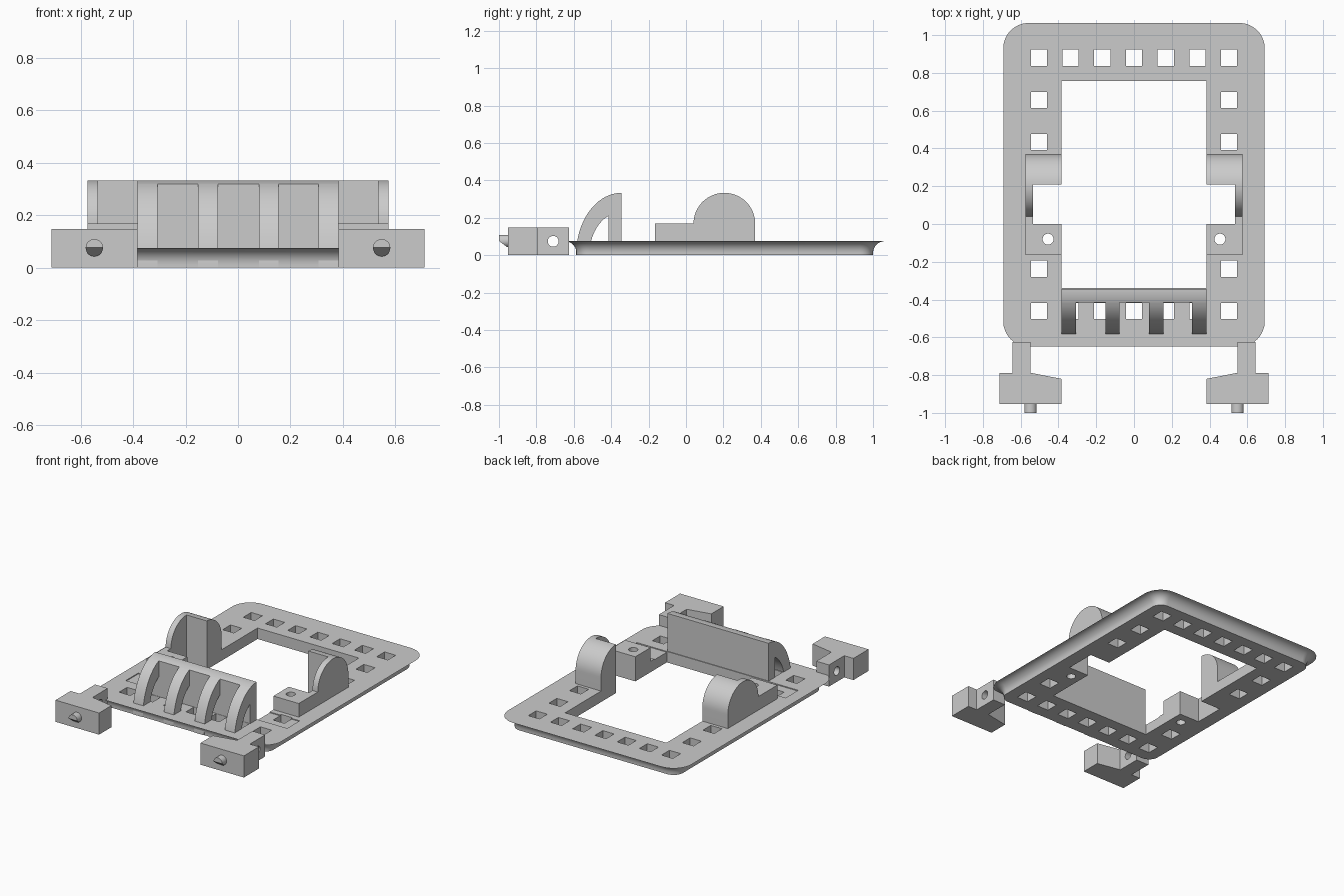
import bpy, bmesh
from math import sin, cos, pi, acos

cube = bpy.data.objects.get("Cube")
if cube:
    bpy.data.objects.remove(cube, do_unlink=True)

grey = bpy.data.materials.new("plain grey")
grey.use_nodes = True
grey.diffuse_color = (0.6, 0.6, 0.6, 1)
grey.node_tree.nodes["Principled BSDF"].inputs["Base Color"].default_value = (0.6, 0.6, 0.6, 1)


def add_object(name, bm):
    bmesh.ops.recalc_face_normals(bm, faces=bm.faces)
    mesh = bpy.data.meshes.new(name)
    bm.to_mesh(mesh)
    bm.free()
    mesh.materials.append(grey)
    obj = bpy.data.objects.new(name, mesh)
    bpy.context.collection.objects.link(obj)
    return obj


def prism_into(bm, pts, axis, lo, hi):
    """Extrude a 2D outline along an axis; outline is in the other two axes."""
    def place(u, v, w):
        return {"x": (w, u, v), "y": (u, w, v), "z": (u, v, w)}[axis]
    a = [bm.verts.new(place(u, v, lo)) for u, v in pts]
    b = [bm.verts.new(place(u, v, hi)) for u, v in pts]
    bm.faces.new(a)
    bm.faces.new(b[::-1])
    for i in range(len(pts)):
        j = (i + 1) % len(pts)
        bm.faces.new((a[i], a[j], b[j], b[i]))


def prism(name, pts, axis, lo, hi):
    bm = bmesh.new()
    prism_into(bm, pts, axis, lo, hi)
    return add_object(name, bm)


def rect(u0, v0, u1, v1):
    return [(u0, v0), (u1, v0), (u1, v1), (u0, v1)]


def arc(cu, cv, ru, rv, a0, a1, n):
    return [(cu + ru * cos(a0 + (a1 - a0) * i / n), cv + rv * sin(a0 + (a1 - a0) * i / n))
            for i in range(n + 1)]


def circle(u, v, r):
    return arc(u, v, r, r, 0, 2 * pi, 32)[:-1]


def activate(obj):
    bpy.ops.object.select_all(action="DESELECT")
    obj.select_set(True)
    bpy.context.view_layer.objects.active = obj


def cut(obj, *shapes):
    """Subtract prisms, all in one cutter, from an object."""
    bm = bmesh.new()
    for shape in shapes:
        prism_into(bm, *shape)
    cutter = add_object("cutter", bm)
    cutter.hide_render = True
    mod = obj.modifiers.new("cut", "BOOLEAN")
    mod.operation, mod.solver, mod.object = "DIFFERENCE", "EXACT", cutter
    activate(obj)
    bpy.ops.object.modifier_apply(modifier=mod.name)
    bpy.data.objects.remove(cutter, do_unlink=True)


def smooth(obj):
    activate(obj)
    bpy.ops.object.shade_smooth_by_angle(angle=pi / 6)


FRONT, BACK, TOP = -0.585, 1.0, 0.075
INNER, WALL, OUTER = 0.383, 0.535, 0.575   # side part widths from the middle

# Base frame: plate with rounded corners and a rounded upper rim
bm = bmesh.new()
prism_into(bm, rect(-0.628, FRONT, 0.628, BACK), "z", 0, TOP)
upright = [e for e in bm.edges if abs(e.verts[0].co.z - e.verts[1].co.z) > 0.01]
bmesh.ops.bevel(bm, geom=upright, offset=0.07, segments=8, profile=0.5, affect="EDGES")
rim = [e for e in bm.edges if all(v.co.z > TOP - 0.001 for v in e.verts)]
bmesh.ops.bevel(bm, geom=rim, offset=0.064, segments=8, profile=0.5, affect="EDGES")
frame = add_object("base_frame", bm)

# Middle opening and hinge slots
cut(frame, (rect(-INNER, -0.34, INNER, 0.758), "z", -0.1, 0.2))
cut(frame, *[(rect(min(s * 0.3, s * WALL), 0, max(s * 0.3, s * WALL), 0.21), "z", -0.1, 0.2)
             for s in (1, -1)])

# Square holes around the frame, and round holes for the pins
spots = [(i * 0.168, y) for i in range(-3, 4) for y in (0.88, -0.46)]
spots += [(s * 0.504, y) for s in (1, -1) for y in (0.657, 0.434, -0.237)]
h = 0.0425
cut(frame, *[(rect(x - h, y - h, x + h, y + h), "z", -0.1, 0.2) for x, y in spots])
cut(frame, *[(circle(s * 0.455, -0.08, 0.029), "z", -0.1, 0.2) for s in (1, -1)])

# Shallow recess across the front of each side
cut(frame, *[(rect(min(s * 0.3, s * 0.61), -0.34, max(s * 0.3, s * 0.61), -0.205), "z", 0.069, 0.2)
             for s in (1, -1)])
smooth(frame)

# Front guard: back plate whose top follows the same curve as the ribs
GY, RA, RB = -0.345, 0.243, 0.333
PLATE = 0.07
t = acos(PLATE / RA)
crown = arc(GY, 0, -RA, RB, t, pi / 2, 6)
guard = prism("guard_plate", crown + [(GY, 0.06), (GY - PLATE, 0.06)], "x", -INNER, INNER)
smooth(guard)

# Four curved ribs
ti = acos(PLATE / 0.172)
band = arc(GY, 0, -RA, RB, 0, t, 16) + arc(GY, 0, -0.172, 0.23, ti, 0, 14)
for i, x in enumerate((-0.383, -0.152, 0.08, 0.308)):
    rib = prism(f"guard_rib_{i + 1}", band, "x", x, x + 0.075)
    smooth(rib)

for side, s in (("left", 1), ("right", -1)):
    def span(a, b):
        return min(s * a, s * b), max(s * a, s * b)

    # Hinge mount: round-topped cheek with a lower platform in front
    outline = ([(-0.165, 0.06), (0.37, 0.06)]
               + arc(0.205, 0.168, 0.165, 0.165, 0, pi, 32) + [(-0.165, 0.168)])
    mount = prism(f"{side}_hinge_mount", outline, "x", *span(INNER, OUTER))
    lo, hi = span(0.3, WALL)
    cut(mount, (rect(lo, 0, hi, 0.21), "z", -0.1, 0.5))
    cut(mount, (circle(s * 0.455, -0.08, 0.029), "z", -0.1, 0.5))
    smooth(mount)

    # Loose clip: body with a sloped shoulder and a drilled arm
    shape = [(0.383, -0.953), (0.712, -0.953), (0.712, -0.79), (0.643, -0.79),
             (0.643, -0.625), (0.547, -0.625), (0.547, -0.788), (0.383, -0.82)]
    clip = prism(f"{side}_clip", [(s * x, y) for x, y in shape], "z", 0, 0.148)
    cut(clip, (circle(-0.71, 0.074, 0.029), "x", *span(0.5, 0.68)))
    smooth(clip)

    # Latch pin with its underside cut to a slope
    pin = prism(f"{side}_clip_pin", circle(s * 0.548, 0.076, 0.033), "y", -1.0, -0.94)
    cut(pin, ([(-1.05, 0.0), (-0.953, 0.0), (-0.953, 0.04), (-1.0, 0.076), (-1.05, 0.114)],
              "x", *span(0.45, 0.65)))
    smooth(pin)
